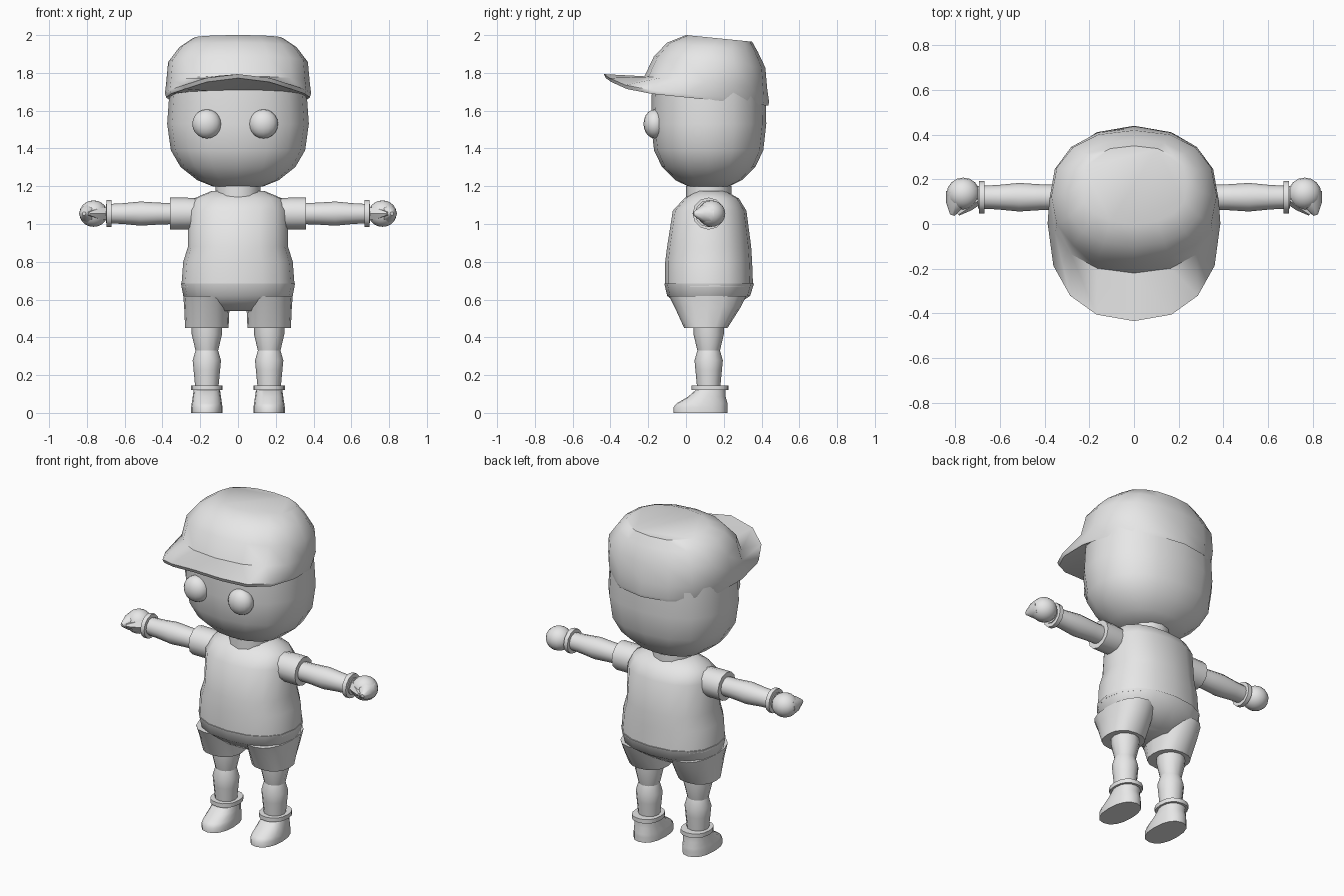
import bpy, bmesh, math
from mathutils import Vector

cube = bpy.data.objects.get("Cube")
if cube:
    bpy.data.objects.remove(cube, do_unlink=True)

grey = (.8, .8, .8, 1)
clay = bpy.data.materials.new("light grey")
clay.use_nodes = True
clay.diffuse_color = grey
clay.node_tree.nodes["Principled BSDF"].inputs["Base Color"].default_value = grey


def finish(name, bm, paired):
    """Turn the bmesh into a smooth object, mirrored across x when paired."""
    bmesh.ops.recalc_face_normals(bm, faces=bm.faces)
    mesh = bpy.data.meshes.new(name)
    bm.to_mesh(mesh)
    bm.free()
    mesh.materials.append(clay)
    part = bpy.data.objects.new(name, mesh)
    bpy.context.collection.objects.link(part)
    bpy.ops.object.select_all(action='DESELECT')
    part.select_set(True)
    bpy.context.view_layer.objects.active = part
    bpy.ops.object.shade_smooth_by_angle(angle=math.radians(45))
    if paired:
        part.modifiers.new("mirror", 'MIRROR').use_mirror_merge = False
    return part


def skin(name, rings, paired):
    """Join neighbouring rings with quads and close both ends."""
    bm = bmesh.new()
    rows = [[bm.verts.new(point) for point in ring] for ring in rings]
    for low, high in zip(rows, rows[1:]):
        for i in range(len(low)):
            bm.faces.new((low[i - 1], low[i], high[i], high[i - 1]))
    bm.faces.new(rows[0])
    bm.faces.new(rows[-1])
    return finish(name, bm, paired)


def outline(half_width, front, back, height, lift=0, tilt=0, centre=0, sides=16):
    """Boxy oval seen from above; tilt drops the back, lift raises the front tip."""
    squareness = .87
    middle, depth = (front + back) / 2, (back - front) / 2
    points = []
    for i in range(sides):
        angle = math.tau * i / sides
        across, along = math.sin(angle), -math.cos(angle)
        across = math.copysign(abs(across) ** squareness, across)
        along = math.copysign(abs(along) ** squareness, along)
        y = middle + along * depth
        z = height - tilt * y + lift * max(0, -along) ** 5
        points.append(Vector((centre + across * half_width, y, z)))
    return points


def loft(name, sections, paired=False, **options):
    return skin(name, [outline(*section, **options) for section in sections], paired)


def tube(name, start, end, radii, paired=True, sides=12):
    """Round limb from start to end, with evenly spaced radii."""
    start, end = Vector(start), Vector(end)
    turn = (end - start).to_track_quat('Z', 'Y')
    rings = []
    for step, radius in enumerate(radii):
        centre = start.lerp(end, step / (len(radii) - 1))
        angles = [math.tau * i / sides for i in range(sides)]
        rings.append([centre + turn @ Vector((radius * math.cos(a), radius * math.sin(a), 0))
                      for a in angles])
    return skin(name, rings, paired)


def ball(name, centre, size):
    """Mirrored pair of ellipsoids."""
    bm = bmesh.new()
    bmesh.ops.create_uvsphere(bm, u_segments=16, v_segments=10, radius=1)
    bmesh.ops.scale(bm, vec=size, verts=bm.verts)
    bmesh.ops.translate(bm, vec=centre, verts=bm.verts)
    return finish(name, bm, True)


# Head: a bowl-shaped jaw rising to straight sides under the cap
chin, cheek, brow = 1.18, 1.53, 1.74
head_width, head_depth, head_y = .375, .305, .12
head = []
for fraction in (.05, .15, .35, .6, 1):
    bowl = math.sqrt(1 - (1 - fraction) ** 2.5)
    head.append((head_width * bowl, head_y - head_depth * bowl,
                 head_y + head_depth * bowl, chin + (cheek - chin) * fraction))
head.append((.36, -.18, .42, brow))
loft("head", head)
tube("neck", (0, head_y, 1.1), (0, head_y, 1.2), (.12, .12), paired=False)

# Eyes: the pair sits slightly off centre
eyes = ball("eyes", (.15, -.165, 1.53), (.077, .06, .077))
eyes.location.x = -.015

# Cap: crown, visor edge, visor lip and underside
visor_lift = .06
loft("cap", [
    (.24, 0, .35, 2),
    (.31, -.1, .38, 1.95),
    (.37, -.17, .42, 1.87),
    (.38, -.22, .43, 1.76),
    (.387, -.435, .44, 1.69, visor_lift),
    (.38, -.425, .435, 1.67, visor_lift),
    (.35, -.17, .41, 1.69),
], tilt=.1)

# Shirt
loft("shirt", [
    (.3, -.11, .355, .67),
    (.29, -.11, .35, .8),
    (.265, -.1, .345, .88),
    (.265, -.07, .32, 1.07),
    (.235, -.01, .28, 1.135),
    (.14, .05, .21, 1.175),
])

# Shorts
loft("shorts_hips", [
    (.302, -.115, .36, .685),
    (.29, -.1, .34, .62),
    (.2, 0, .22, .54),
])
leg_x = .165
loft("shorts_legs", [
    (.125, -.09, .32, .62),
    (.12, -.06, .29, .56),
    (.115, -.01, .22, .45),
], paired=True, centre=leg_x)

# Legs with rounded calves, and sock cuffs
leg_y = .12
knee, cuff = .33, .12
tube("thighs", (leg_x, leg_y, .5), (leg_x, leg_y, knee), (.08, .08, .06))
tube("calves", (leg_x, leg_y, knee), (leg_x, leg_y, cuff), (.06, .075, .07, .065, .06))
loft("sock_cuffs", [(.083, .03, .225, z) for z in (cuff, cuff + .025)],
     paired=True, centre=leg_x)

# Shoes
loft("shoes", [
    (.07, .05, .21, cuff),
    (.075, .01, .21, .085),
    (.08, -.05, .22, .05),
    (.083, -.066, .22, .03),
    (.083, -.066, .22, 0),
], paired=True, centre=leg_x)


# Arms stretched straight out along x
def arm_point(x, y=.12, z=1.055):
    return (x, y, z)


wrist = .67
tube("sleeves", arm_point(.2), arm_point(.36), (.08, .085, .085))
tube("arms", arm_point(.33), arm_point(.7), (.055, .058, .064, .055, .05))
tube("wrist_bands", arm_point(wrist), arm_point(wrist + .025), (.072, .072))

# Fists with fingers and thumb curled to the front
ball("hands", arm_point(.765, .135), (.075, .073, .07))
tube("fingers", arm_point(.785, .13), arm_point(.815, .04), (.06, .045, .01), sides=8)
tube("thumbs", arm_point(.71, .12), arm_point(.79, .045), (.04, .03, .01), sides=6)
